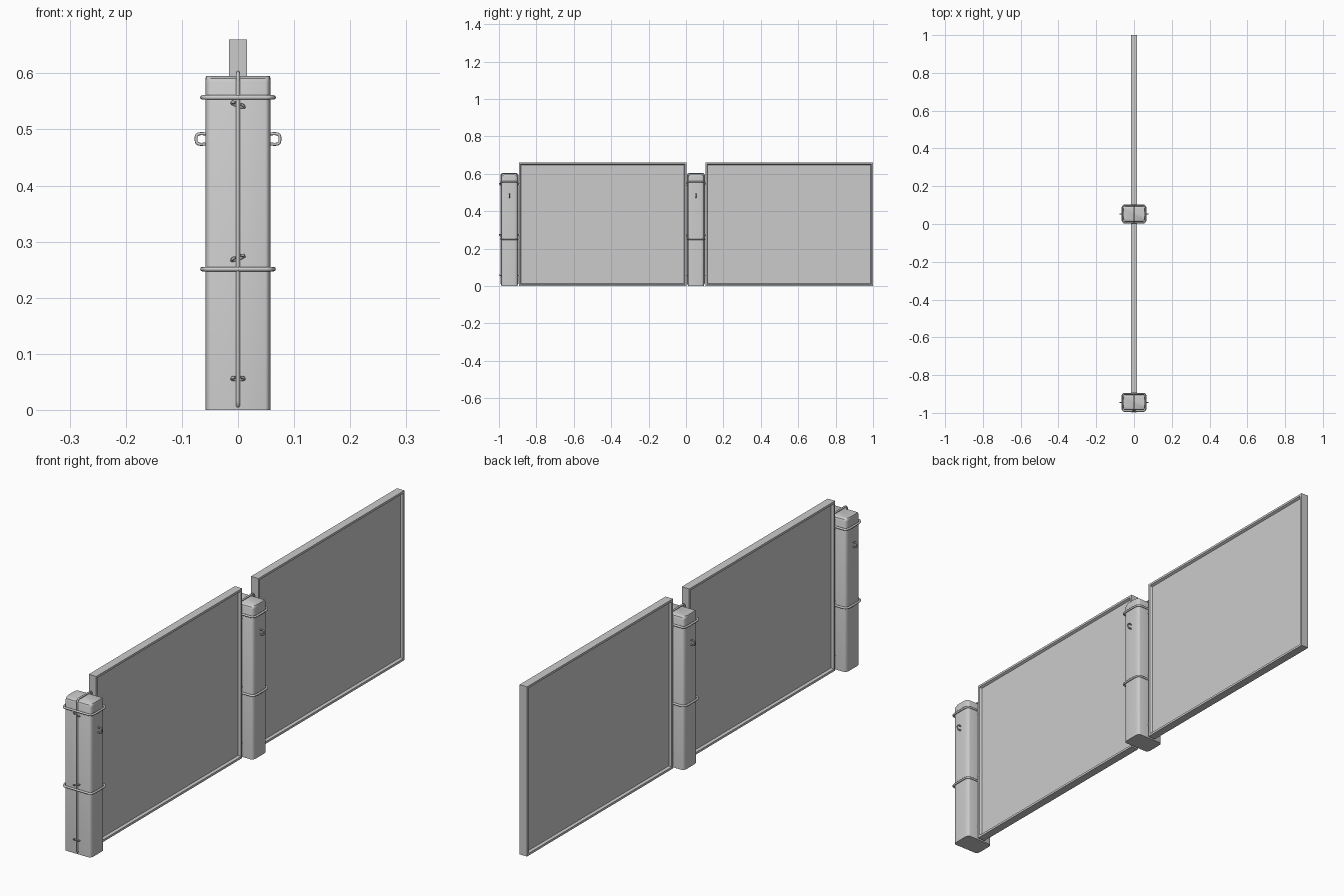
import bpy, bmesh, math

if "Cube" in bpy.data.objects:
    bpy.data.objects.remove(bpy.data.objects["Cube"])

STEP = 0.997          # spacing of the repeated units
POST_Y = -0.944       # centre of first post
HX, HY = 0.058, 0.042  # post half sizes


def section(hx, hy, rx, ry, n=4):
    """Rounded rectangle with elliptical corners."""
    pts = []
    for q, (sx, sy) in enumerate([(1, 1), (-1, 1), (-1, -1), (1, -1)]):
        for i in range(n + 1):
            a = math.pi / 2 * (q + i / n)
            pts.append((sx * (hx - rx) + rx * math.cos(a),
                        sy * (hy - ry) + ry * math.sin(a)))
    return pts


def finish(ob, angle=35):
    bpy.ops.object.select_all(action='DESELECT')
    ob.select_set(True)
    bpy.context.view_layer.objects.active = ob
    if ob.type == 'CURVE':
        bpy.ops.object.convert(target='MESH')
        ob = bpy.context.view_layer.objects.active
    bpy.ops.object.shade_smooth_by_angle(angle=math.radians(angle))
    return ob


def from_bmesh(name, bm):
    bmesh.ops.recalc_face_normals(bm, faces=bm.faces[:])
    me = bpy.data.meshes.new(name)
    bm.to_mesh(me)
    bm.free()
    ob = bpy.data.objects.new(name, me)
    bpy.context.collection.objects.link(ob)
    return finish(ob)


def wire(name, pts, radius, closed=False):
    cu = bpy.data.curves.new(name, 'CURVE')
    cu.dimensions = '3D'
    cu.bevel_depth = radius
    cu.bevel_resolution = 2
    cu.use_fill_caps = True
    sp = cu.splines.new('POLY')
    sp.points.add(len(pts) - 1)
    for p, co in zip(sp.points, pts):
        p.co = (*co, 1)
    sp.use_cyclic_u = closed
    ob = bpy.data.objects.new(name, cu)
    bpy.context.collection.objects.link(ob)
    return finish(ob, 50)


def make_post(cy):
    bm = bmesh.new()
    rings = []
    for z, d in [(0, 0), (0.584, 0), (0.591, 0.003), (0.595, 0.010)]:
        pts = section(HX - d * 0.1, HY - d, 0.009, 0.019)
        rings.append([bm.verts.new((x, cy + y, z)) for x, y in pts])
    for a, b in zip(rings, rings[1:]):
        for i in range(len(a)):
            j = (i + 1) % len(a)
            bm.faces.new((a[i], a[j], b[j], b[i]))
    bm.faces.new(rings[0])
    bm.faces.new(rings[-1])
    from_bmesh("post", bm)


def make_panel(y0, y1):
    bm = bmesh.new()
    bmesh.ops.create_cube(bm, size=1)
    for v in bm.verts:
        v.co = (v.co.x * 0.032, (y0 + y1) / 2 + v.co.y * (y1 - y0),
                0.33 + v.co.z * 0.66)
    bm.normal_update()
    sides = [f for f in bm.faces if abs(f.normal.x) > 0.9]
    # raised rim, sloped lip, sunken board
    bmesh.ops.inset_individual(bm, faces=sides, thickness=0.012)
    bmesh.ops.inset_individual(bm, faces=sides, thickness=0.006, depth=-0.009)
    from_bmesh("framed_panel", bm)


for k in range(2):
    off = k * STEP
    cy = POST_Y + off
    make_post(cy)
    make_panel(-0.894 + off, 0.003 + off)

    # horizontal binding wires
    for z in (0.557, 0.251):
        pts = [(x, cy + y, z) for x, y in section(0.0635, 0.0465, 0.013, 0.021)]
        wire("binding_ring", pts, 0.004, True)

    # vertical wire running up the front, over the top and down the back
    pts = [(0, cy + y, 0.303 + z) for y, z in section(0.0445, 0.2985, 0.012, 0.012)]
    wire("vertical_wire", pts, 0.0036, True)

    # side loop handles
    for s in (-1, 1):
        pts = [(s * 0.054, cy, 0.492)]
        for i in range(9):
            a = math.pi / 2 - math.pi * i / 8
            ca, sa = math.cos(a), math.sin(a)
            pts.append((s * (0.066 + 0.0088 * abs(ca) ** 0.7), cy,
                        0.483 + math.copysign(0.0095 * abs(sa) ** 0.7, sa)))
        pts.append((s * 0.054, cy, 0.474))
        wire("side_loop", pts, 0.0027)

    # small wire ties on front and back
    for s in (-1, 1):
        for z, t in ((0.544, -0.003), (0.271, 0.003), (0.056, 0.0)):
            outline = [(-0.005, 0.053), (-0.010, 0.051), (-0.011, 0.045),
                       (-0.005, 0.041), (0.005, 0.041), (0.011, 0.045),
                       (0.010, 0.051), (0.005, 0.053)]
            pts = [(x, cy + s * y, z + t * x / 0.009 + (y - 0.047) * 0.4)
                   for x, y in outline]
            wire("wire_tie", pts, 0.0026)
